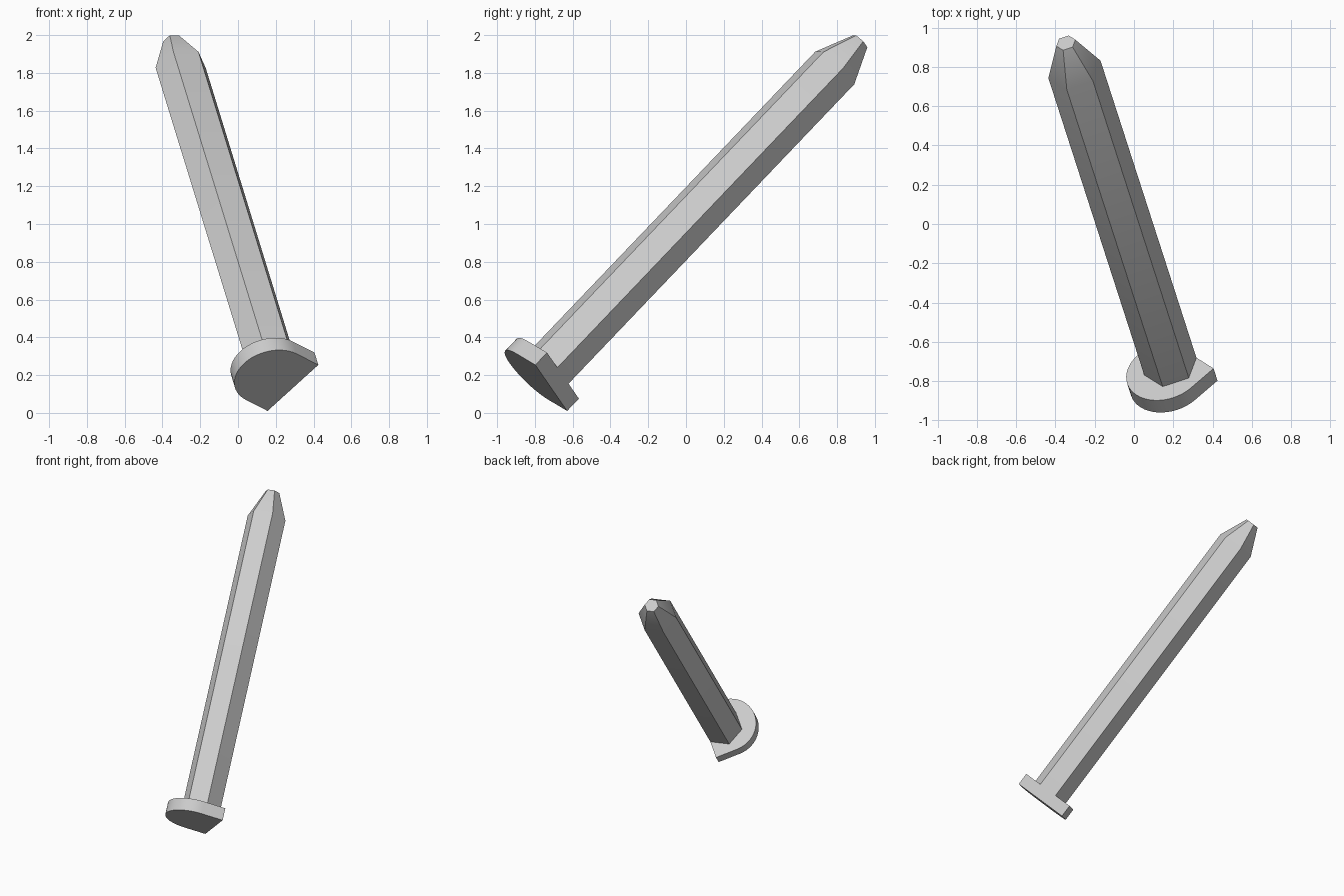
import bpy, bmesh, math
from mathutils import Vector, Matrix

cube = bpy.data.objects.get("Cube")
if cube:
    bpy.data.objects.remove(cube, do_unlink=True)

# Material
steel = bpy.data.materials.new("plain grey steel")
steel.use_nodes = True
grey = (0.604, 0.604, 0.604, 1)
steel.diffuse_color = grey
steel.node_tree.nodes["Principled BSDF"].inputs["Base Color"].default_value = grey

# Local frame: x along the flat of the head, y out of the flat, z along the shaft
axis = Vector((-0.2175, 0.6737, 0.706)).normalized()
across = Vector((0.672, -0.423, 0.607))
across = (across - axis * across.dot(axis)).normalized()
outward = axis.cross(across)
frame = Matrix((across, outward, axis)).transposed().to_4x4()
frame.translation = (0.205, -0.787, 0.176)

SHAFT_R, TIP_R = 0.14, 0.051
FLAT = SHAFT_R * math.cos(math.pi / 6)   # the head's flat is flush with a shaft face
HEAD_R, HEAD_T, STRAIGHT = 0.2, 0.092, 0.163
SHOULDER, TIP = 2.337, 2.537


def loft(name, rings, cap_start=True):
    """Skin a list of equal point rings and cap the ends."""
    bm = bmesh.new()
    loops = [[bm.verts.new(p) for p in ring] for ring in rings]
    n = len(loops[0])
    for low, high in zip(loops, loops[1:]):
        for i in range(n):
            j = (i + 1) % n
            bm.faces.new((low[i], low[j], high[j], high[i]))
    if cap_start:
        bm.faces.new(loops[0][::-1])
    bm.faces.new(loops[-1])
    bm.normal_update()
    mesh = bpy.data.meshes.new(name)
    bm.to_mesh(mesh)
    bm.free()
    mesh.materials.append(steel)
    obj = bpy.data.objects.new(name, mesh)
    bpy.context.collection.objects.link(obj)
    obj.matrix_world = frame
    bpy.ops.object.select_all(action='DESELECT')
    obj.select_set(True)
    bpy.context.view_layer.objects.active = obj
    bpy.ops.object.shade_smooth_by_angle(angle=math.radians(30))
    return obj


def hexagon(radius, z):
    return [(radius * math.cos(k * math.pi / 3), radius * math.sin(k * math.pi / 3), z)
            for k in range(6)]


def d_shape(z):
    steps = 24
    arc = [math.pi + math.pi * k / steps for k in range(steps + 1)]
    pts = [(HEAD_R, FLAT, z), (-HEAD_R, FLAT, z)]
    return pts + [(HEAD_R * math.cos(a), FLAT - STRAIGHT + HEAD_R * math.sin(a), z)
                  for a in arc]


# D-shaped head
loft("spike_head", [d_shape(0), d_shape(HEAD_T)])

# Six-sided shaft with a blunt tapered tip
loft("spike_shaft", [hexagon(SHAFT_R, HEAD_T), hexagon(SHAFT_R, SHOULDER),
                     hexagon(TIP_R, TIP)], cap_start=False)
